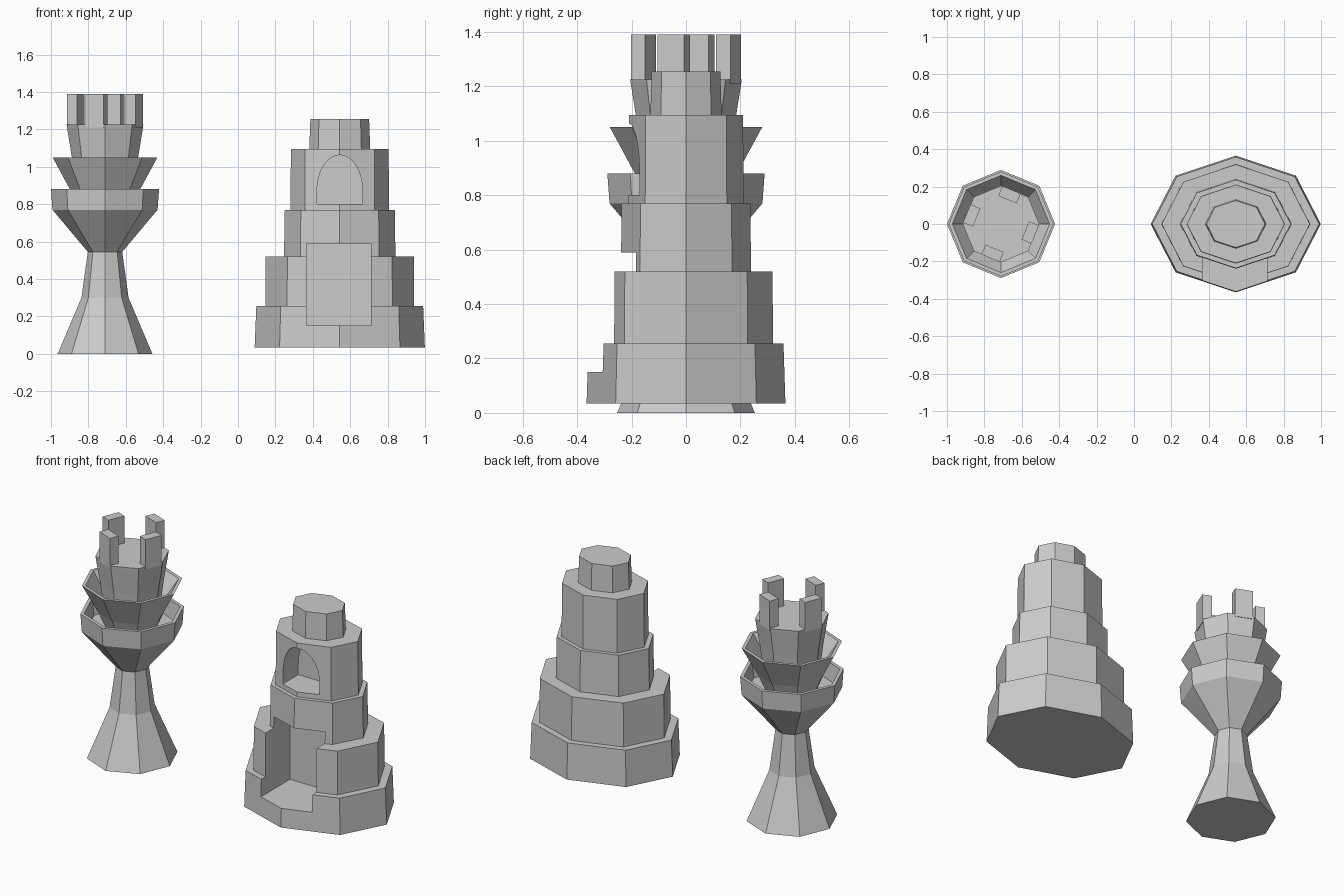
import bpy, bmesh
from math import sin, cos, pi, radians
from mathutils import Vector, Matrix

if "Cube" in bpy.data.objects:
    bpy.data.objects.remove(bpy.data.objects["Cube"])


def make_object(name, bm):
    bmesh.ops.recalc_face_normals(bm, faces=bm.faces)
    me = bpy.data.meshes.new(name)
    bm.to_mesh(me)
    bm.free()
    ob = bpy.data.objects.new(name, me)
    bpy.context.collection.objects.link(ob)
    return ob


def lathe(name, profile, cx, squash=1.0, sides=8):
    """Closed eight-sided solid from (radius, z) pairs, capped at both ends."""
    bm = bmesh.new()
    rings = [[bm.verts.new((cx + r * cos(2 * pi * i / sides),
                            squash * r * sin(2 * pi * i / sides), z))
              for i in range(sides)] for r, z in profile]
    for a, b in zip(rings, rings[1:]):
        for i in range(sides):
            j = (i + 1) % sides
            bm.faces.new((a[i], a[j], b[j], b[i]))
    bm.faces.new(rings[0])
    bm.faces.new(rings[-1])
    return make_object(name, bm)


def front_prism(name, outline, y0, y1):
    """Extrude an (x, z) outline from y0 to y1."""
    bm = bmesh.new()
    face = bm.faces.new([bm.verts.new((x, y0, z)) for x, z in outline])
    ext = bmesh.ops.extrude_face_region(bm, geom=[face])["geom"]
    bmesh.ops.translate(bm, vec=(0, y1 - y0, 0),
                        verts=[g for g in ext if isinstance(g, bmesh.types.BMVert)])
    return make_object(name, bm)


def cut(target, cutter):
    cutter.hide_render = True
    mod = target.modifiers.new("cut", "BOOLEAN")
    mod.operation = "DIFFERENCE"
    mod.solver = "EXACT"
    mod.object = cutter
    bpy.context.view_layer.objects.active = target
    bpy.ops.object.modifier_apply(modifier=mod.name)
    bpy.data.objects.remove(cutter)


# Slender tower: flared foot, two nested cups and a central turret
TX = -0.711
lathe("goblet_tower", [
    (0.253, 0), (0.126, 0.30), (0.092, 0.545),
    (0.281, 0.77), (0.289, 0.88), (0.268, 0.88), (0.255, 0.78),   # lower cup
    (0.145, 0.78), (0.188, 0.88), (0.28, 1.05), (0.26, 1.05),     # upper cup
    (0.165, 0.91), (0.16, 0.92), (0.177, 1.05), (0.203, 1.21), (0.205, 1.225)],
    TX)

# Four battlements, one on every other turret face
for k in range(4):
    bm = bmesh.new()
    bmesh.ops.create_cube(bm, size=1)
    bmesh.ops.scale(bm, vec=(0.057, 0.105, 0.18), verts=bm.verts)
    bmesh.ops.translate(bm, vec=(0.162, 0.018, 1.30), verts=bm.verts)
    bmesh.ops.rotate(bm, cent=(0, 0, 0), verts=bm.verts,
                     matrix=Matrix.Rotation(radians(67.5 + 90 * k), 3, "Z"))
    bmesh.ops.translate(bm, vec=(TX, 0, 0), verts=bm.verts)
    make_object("battlement_%d" % (k + 1), bm)

# Stepped tower: five oval tiers
SX = 0.544
stepped = lathe("stepped_tower", [
    (0.455, 0.035), (0.446, 0.255), (0.398, 0.255), (0.396, 0.52),
    (0.298, 0.52), (0.294, 0.77), (0.264, 0.77), (0.261, 1.095),
    (0.163, 1.095), (0.157, 1.255)], SX, 0.803)

# Square doorway and arched window niche in the front
cut(stepped, front_prism("doorway_cutter",
    [(0.366, 0.15), (0.711, 0.15), (0.711, 0.59), (0.366, 0.59)], -0.6, -0.025))
arch = [(SX + 0.122 * cos(pi * i / 16), 0.87 + 0.193 * sin(pi * i / 16))
        for i in range(17)]
cut(stepped, front_prism("niche_cutter",
    [(SX - 0.122, 0.80), (SX + 0.122, 0.80)] + arch, -0.6, -0.025))
